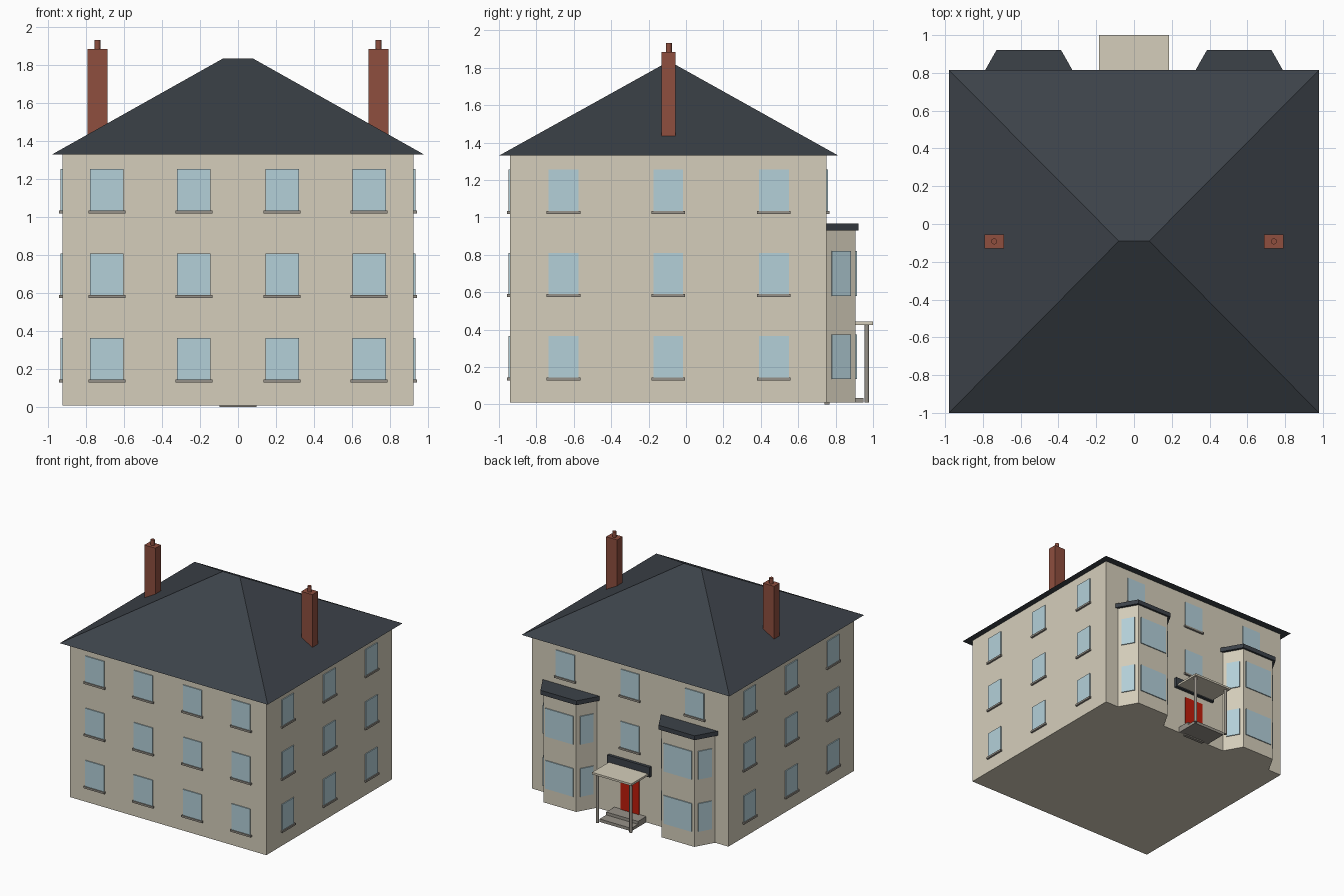
import bpy, bmesh
from math import pi, atan2
from mathutils import Matrix, Vector

cube = bpy.data.objects.get("Cube")
if cube:
    bpy.data.objects.remove(cube, do_unlink=True)


def material(name, r, g, b):
    """Flat material from sRGB bytes, stored as linear values."""
    col = [((c / 255 + 0.055) / 1.055) ** 2.4 if c > 10 else c / 255 / 12.92 for c in (r, g, b)] + [1]
    m = bpy.data.materials.new(name)
    m.use_nodes = True
    m.diffuse_color = col
    m.node_tree.nodes["Principled BSDF"].inputs["Base Color"].default_value = col
    return m


WALL = material("cream render", 213, 206, 187)
SLATE = material("dark slate", 60, 66, 73)
GLASS = material("pale blue glass", 180, 208, 217)
STONE = material("grey stone", 150, 145, 136)
BRICK = material("red brick", 142, 78, 62)
DOOR = material("red door", 192, 28, 10)


def finish(name, bm, mat):
    bmesh.ops.recalc_face_normals(bm, faces=bm.faces)
    me = bpy.data.meshes.new(name)
    bm.to_mesh(me)
    bm.free()
    me.materials.append(mat)
    ob = bpy.data.objects.new(name, me)
    bpy.context.collection.objects.link(ob)
    return ob


def box(name, lo, hi, mat, frame=Matrix()):
    """Box between two corners, given in an optional local frame."""
    lo, hi = Vector(lo), Vector(hi)
    bm = bmesh.new()
    size = Matrix.Diagonal((*(hi - lo), 1))
    bmesh.ops.create_cube(bm, size=1, matrix=frame @ Matrix.Translation((lo + hi) / 2) @ size)
    return finish(name, bm, mat)


def prism(name, outline, z0, z1, mat):
    """Vertical extrusion of a plan outline."""
    bm = bmesh.new()
    face = bm.faces.new([bm.verts.new((x, y, z0)) for x, y in outline])
    top = bmesh.ops.extrude_face_region(bm, geom=[face])["geom"]
    bmesh.ops.translate(bm, vec=(0, 0, z1 - z0), verts=[v for v in top if isinstance(v, bmesh.types.BMVert)])
    return finish(name, bm, mat)


def cylinder(name, x, y, z0, z1, r, mat):
    bm = bmesh.new()
    bmesh.ops.create_cone(bm, cap_ends=True, segments=12, radius1=r, radius2=r, depth=z1 - z0,
                          matrix=Matrix.Translation((x, y, (z0 + z1) / 2)))
    ob = finish(name, bm, mat)
    for p in ob.data.polygons:
        p.use_smooth = abs(p.normal.z) < 0.5
    for e in ob.data.edges:
        a, b = (ob.data.vertices[i].co for i in e.vertices)
        e.use_edge_sharp = abs(a.z - b.z) < 0.001


def wall_frame(x, y, angle):
    """Frame on a wall: x runs along it, -y points outwards."""
    return Matrix.Translation((x, y, 0)) @ Matrix.Rotation(angle, 4, 'Z')


def opening(name, frame, u, half, z, height=0.22, mat=GLASS, sill=True):
    box(name, (u - half, -0.008, z), (u + half, 0.01, z + height), mat, frame)
    if sill:
        box(name + "_sill", (u - half - 0.01, -0.016, z - 0.016), (u + half + 0.01, 0.01, z), STONE, frame)


X, FRONT, BACK = 0.925, -0.94, 0.75
FLOORS = (0.145, 0.59, 1.035)

# Main block
box("house_walls", (-X, FRONT, 0.01), (X, BACK, 1.335), WALL)

# Hipped roof
bm = bmesh.new()
eaves = [bm.verts.new((x, y, 1.33)) for x, y in ((-0.98, -1), (0.98, -1), (0.98, 0.815), (-0.98, 0.815))]
left, right = [bm.verts.new((x, -0.09, 1.835)) for x in (-0.08, 0.08)]
a, b, c, d = eaves
for f in ((a, b, c, d), (a, b, right, left), (b, c, right), (c, d, left, right), (d, a, left)):
    bm.faces.new(f)
finish("hipped_roof", bm, SLATE)

# Windows of the front and the two sides
for z in FLOORS:
    for u in (-0.69, -0.232, 0.232, 0.69):
        opening("front_window", wall_frame(0, FRONT, 0), u, 0.088, z)
    for s in (-1, 1):
        for y in (-0.655, -0.095, 0.47):
            opening("side_window", wall_frame(s * X, y, s * pi / 2), 0, 0.08, z)

# Windows and door of the back
back = wall_frame(0, BACK, pi)
for u in (-0.61, 0, 0.61):
    opening("back_window", back, u, 0.088, FLOORS[2])
opening("landing_window", back, 0, 0.088, FLOORS[1])
opening("door", back, 0, 0.088, 0.016, 0.345, DOOR)

for s in (-1, 1):
    # Bay with its flat roof
    cx = s * 0.557

    def plan(wall_half, front_half, y):
        return [(cx - wall_half, BACK - 0.01), (cx + wall_half, BACK - 0.01),
                (cx + wall_half, BACK), (cx + front_half, y), (cx - front_half, y), (cx - wall_half, BACK)]

    prism("bay_walls", plan(0.243, 0.155, 0.905), 0.01, 0.935, WALL)
    prism("bay_roof", plan(0.268, 0.17, 0.922), 0.93, 0.967, SLATE)
    for z in (0.135, 0.58):
        opening("bay_front_window", wall_frame(cx, 0.905, pi), 0, 0.132, z, 0.24, sill=False)
        for t in (-1, 1):
            side = wall_frame(cx + t * 0.199, 0.8275, atan2(t * 0.155, -0.088))
            opening("bay_side_window", side, 0, 0.057, z, 0.24, sill=False)

    # Chimney and pot
    box("chimney", (s * 0.74 - 0.052, -0.13, 1.4), (s * 0.74 + 0.052, -0.055, 1.885), BRICK)
    cylinder("chimney_pot", s * 0.74, -0.092, 1.88, 1.932, 0.016, BRICK)

    # Porch post
    cylinder("porch_post", s * 0.157, 0.967, 0.01, 0.43, 0.0125, STONE)

# Porch canopy, head board and steps
box("porch_canopy", (-0.185, BACK, 0.425), (0.185, 1, 0.442), WALL)
box("porch_head_board", (-0.2, BACK, 0.415), (0.2, BACK + 0.025, 0.5), SLATE)
box("lower_step", (-0.15, BACK, 0.01), (0.15, BACK + 0.2, 0.035), STONE)
box("upper_step", (-0.15, BACK, 0.035), (0.15, BACK + 0.11, 0.06), STONE)
